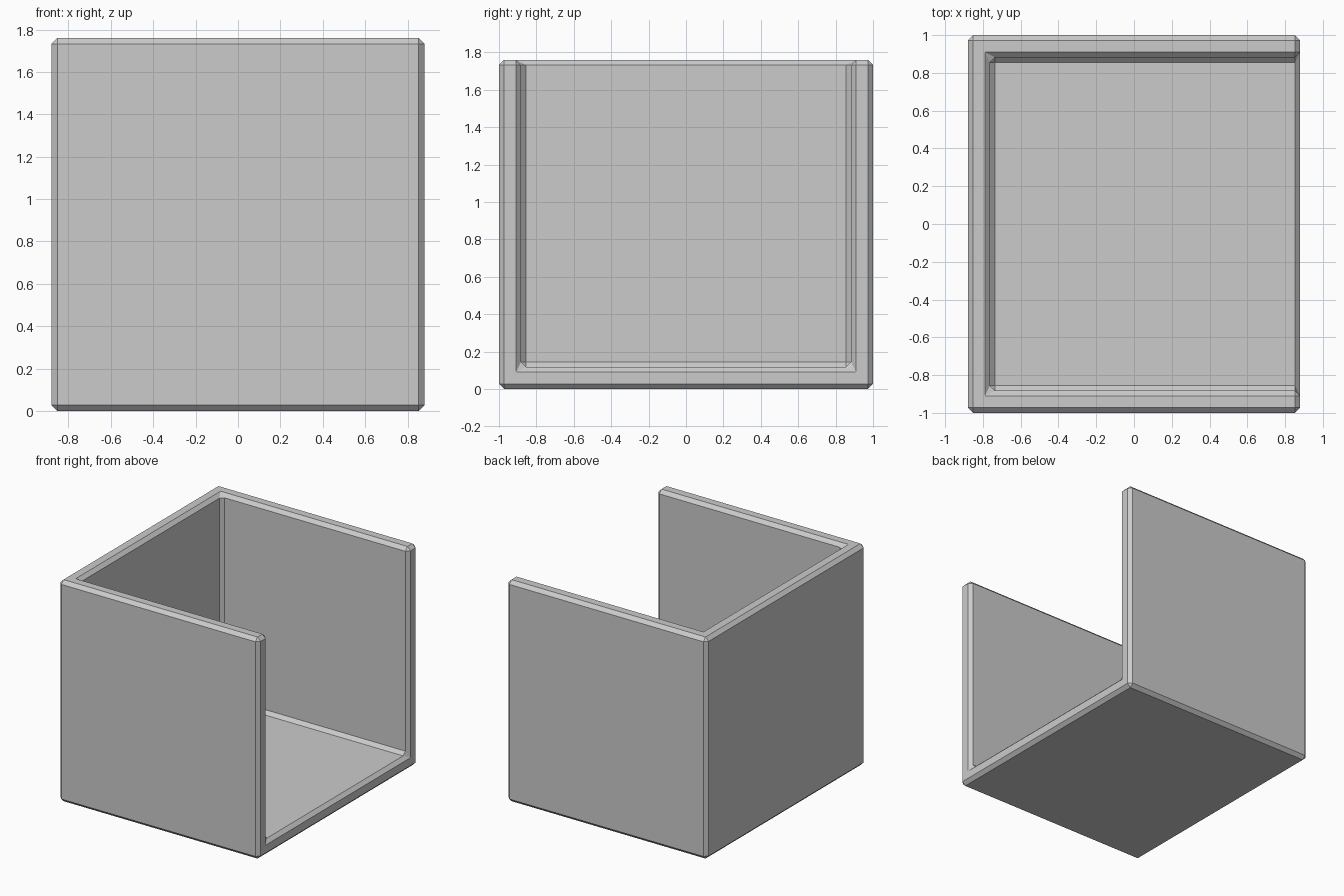
import bpy
import bmesh
from mathutils import Matrix, Vector

# Remove the default object
cube = bpy.data.objects.get("Cube")
if cube:
    bpy.data.objects.remove(cube, do_unlink=True)

HALF_X, HALF_Y, HEIGHT = 0.88, 1.0, 1.76
WALL = 0.1175       # wall and floor thickness
CHAMFER = 0.0275    # chamfer on every edge, inside and out

# Single flat colour
grey = bpy.data.materials.new("light_grey")
grey.use_nodes = True
colour = (0.6, 0.6, 0.6, 1.0)
grey.diffuse_color = colour
grey.node_tree.nodes["Principled BSDF"].inputs["Base Color"].default_value = colour


def box(name, low, high):
    """Axis-aligned box between two corners."""
    low, high = Vector(low), Vector(high)
    matrix = Matrix.Translation((low + high) / 2) @ Matrix.Diagonal((*(high - low), 1))
    bm = bmesh.new()
    bmesh.ops.create_cube(bm, size=1, matrix=matrix)
    mesh = bpy.data.meshes.new(name)
    bm.to_mesh(mesh)
    bm.free()
    mesh.materials.append(grey)
    obj = bpy.data.objects.new(name, mesh)
    bpy.context.collection.objects.link(obj)
    return obj


# Outer block: floor, front wall, back wall and right-hand wall
tray = box("open_box", (-HALF_X, -HALF_Y, 0), (HALF_X, HALF_Y, HEIGHT))

# Hollow running out through the top and the +x side
hollow = box("hollow_cutter",
             (-HALF_X + WALL, -HALF_Y + WALL, WALL),
             (HALF_X + 1, HALF_Y - WALL, HEIGHT + 1))
hollow.hide_render = True
hollow.hide_viewport = True
hollow.display_type = 'WIRE'

cut = tray.modifiers.new("hollow", 'BOOLEAN')
cut.operation = 'DIFFERENCE'
cut.solver = 'EXACT'
cut.object = hollow

# Flat chamfers on all edges
bevel = tray.modifiers.new("chamfer", 'BEVEL')
bevel.width = CHAMFER
bevel.segments = 1
bevel.limit_method = 'ANGLE'
